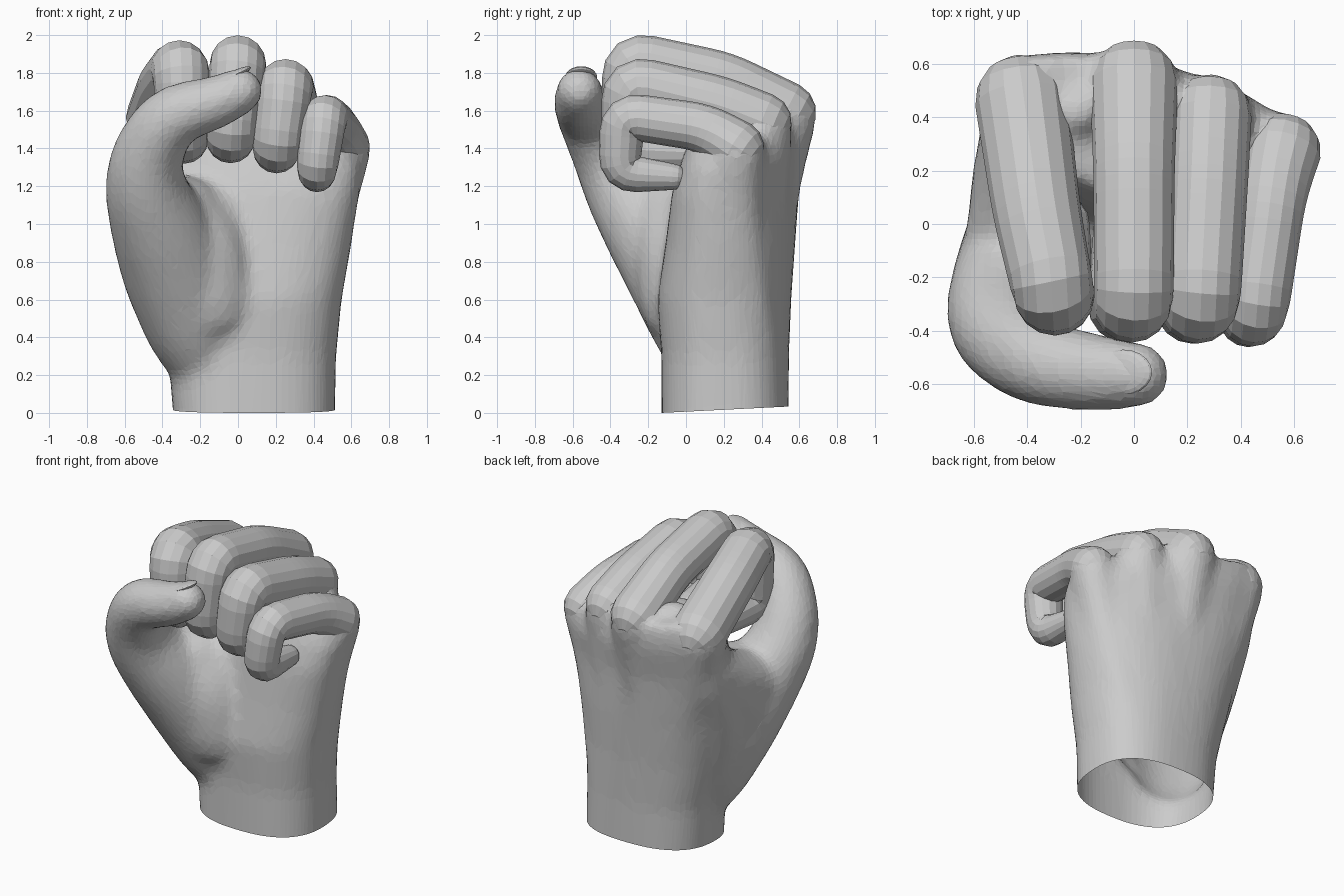
import bpy, bmesh, math
from mathutils import Vector

if "Cube" in bpy.data.objects:
    bpy.data.objects.remove(bpy.data.objects["Cube"])


def round_path(pts, fillet):
    """Polyline of (x, y, z, radius) with every inner corner rounded."""
    pts = [Vector(p) for p in pts]
    out = [pts[0]]
    for prev, p, nxt in zip(pts, pts[1:], pts[2:]):
        a = p.lerp(prev, min(fillet / (p.xyz - prev.xyz).length, 0.48))
        b = p.lerp(nxt, min(fillet / (p.xyz - nxt.xyz).length, 0.48))
        for i in range(5):
            t = i / 4
            out.append(a.lerp(p, t).lerp(p.lerp(b, t), t))
    return out + [pts[-1]]


def skin(bm, rings):
    """Bridge rings of equal length and close both ends."""
    vs = [[bm.verts.new(c) for c in r] for r in rings]
    n = len(vs[0])
    for a, b in zip(vs, vs[1:]):
        for i in range(n):
            j = (i + 1) % n
            bm.faces.new((a[i], a[j], b[j], b[i]))
    bm.faces.new(vs[0][::-1])
    bm.faces.new(vs[-1])


def tube(bm, pts, ref=(1, 0, 0), sides=16, fillet=0.1):
    """Round-ended tube of varying radius along a path."""
    path = round_path(pts, fillet)
    ref = Vector(ref)
    st = []
    for i, p in enumerate(path):
        t = path[min(i + 1, len(path) - 1)].xyz - path[max(i - 1, 0)].xyz
        st.append((p.xyz, t.normalized(), p.w))

    def cap(s, sign):
        c, t, r = s
        return [(c + t * (sign * r * math.sin(math.radians(a))), t,
                 r * math.cos(math.radians(a))) for a in (25, 50, 75)]
    st = cap(st[0], -1)[::-1] + st + cap(st[-1], 1)
    rings = []
    for c, t, r in st:
        u = (ref - t * t.dot(ref)).normalized()
        v = t.cross(u)
        rings.append([c + (u * math.cos(k) + v * math.sin(k)) * r
                      for k in (2 * math.pi * i / sides for i in range(sides))])
    skin(bm, rings)


def to_object(bm, name):
    bmesh.ops.recalc_face_normals(bm, faces=bm.faces[:])
    me = bpy.data.meshes.new(name)
    bm.to_mesh(me)
    bm.free()
    ob = bpy.data.objects.new(name, me)
    bpy.context.collection.objects.link(ob)
    return ob


# Fingers: knuckle, mid, first bend, second bend, tip (x, y, z, radius)
fingers = {
    "index_finger": [(-.42, .46, 1.555, .175), (-.365, .05, 1.735, .165),
                     (-.30, -.265, 1.842, .153), (-.29, -.28, 1.45, .137), (-.275, .0, 1.44, .11)],
    "middle_finger": [(0, .525, 1.59, .165), (0, .2, 1.76, .152),
                      (0, -.295, 1.87, .148), (-.04, -.31, 1.455, .138), (-.04, .0, 1.44, .11)],
    "ring_finger": [(.285, .405, 1.54, .155), (.275, .18, 1.63, .153),
                    (.25, -.3, 1.745, .148), (.205, -.315, 1.395, .133), (.2, .0, 1.38, .10)],
    "little_finger": [(.555, .27, 1.405, .145), (.515, .10, 1.51, .128),
                      (.455, -.335, 1.575, .122), (.415, -.355, 1.27, .108), (.425, -.07, 1.25, .07)],
}
for name, pts in fingers.items():
    bm = bmesh.new()
    tube(bm, pts)
    to_object(bm, name)

# Palm and wrist: z, x0, x1, y0, y1, sideways slope, back slope, squareness
hand = bmesh.new()
sections = [
    (-.15, -.345, .515, -.13, .545, 0, 0, .8),
    (.00, -.345, .515, -.13, .545, 0, 0, .8),
    (.30, -.37, .52, -.13, .545, 0, .02, .82),
    (.60, -.44, .55, -.15, .555, 0, .06, .85),
    (.90, -.49, .60, -.10, .57, .03, .11, .86),
    (1.2, -.54, .64, -.05, .58, .10, .17, .86),
    (1.41, -.56, .66, .02, .61, .20, .21, .86),
    (1.56, -.52, .61, .09, .59, .22, .24, .86),
]
rings = []
for z, x0, x1, y0, y1, tilt, shear, e in sections:
    ring = []
    for i in range(40):
        a = 2 * math.pi * i / 40
        c, s = math.cos(a), math.sin(a)
        dx = math.copysign(abs(c) ** e, c) * (x1 - x0) / 2
        dy = math.copysign(abs(s) ** e, s) * (y1 - y0) / 2
        ring.append(((x0 + x1) / 2 + dx, (y0 + y1) / 2 + dy - shear * dx, z - tilt * dx))
    rings.append(ring)
skin(hand, rings)

# Hand bones under the back of the hand, up to each knuckle
mids = [(-.34, .40, 1.15, .17), (.0, .42, 1.15, .17), (.25, .36, 1.10, .17), (.45, .25, 1.05, .16)]
for pts, mid in zip(fingers.values(), mids):
    x, y, z, r = pts[0]
    tube(hand, [(.085 + .35 * x, .34, .25, .17), mid, (x, y, z - .02, r + .006)], fillet=.3)

# Thumb with its fleshy base
tube(hand, [(-.10, .18, .20, .20), (-.215, .10, .42, .265), (-.325, -.03, .75, .295),
            (-.425, -.20, 1.0, .26), (-.497, -.335, 1.2, .217), (-.482, -.42, 1.38, .19),
            (-.36, -.525, 1.58, .167), (-.12, -.56, 1.64, .144), (.01, -.565, 1.705, .127)],
     ref=(0, 1, 0), sides=20, fillet=.13)

# Soft fillers: web up to the index finger, back of the web, slope into the palm, knuckle gap
tube(hand, [(-.40, .40, 1.28, .17), (-.42, .10, 1.08, .20), (-.42, -.15, 1.0, .22)], fillet=.3)
tube(hand, [(-.38, .38, 1.22, .19), (-.36, .20, .90, .225), (-.25, .14, .50, .23)], fillet=.3)
tube(hand, [(-.42, .25, 1.15, .18), (-.40, .05, .95, .225), (-.33, .0, .70, .24)], fillet=.3)
tube(hand, [(-.03, .13, .38, .25), (-.08, .10, .72, .28), (-.16, .11, 1.0, .26)], fillet=.3)
tube(hand, [(-.16, .03, .60, .28), (-.21, .0, .85, .285), (-.3, -.04, 1.03, .23)], fillet=.3)
tube(hand, [(-.2, .48, 1.48, .13), (-.21, .42, 1.6, .10)])

# Fuse the palm and thumb, soften, then reduce to facets
palm = to_object(hand, "palm_and_thumb")
m = palm.modifiers.new("fuse", 'REMESH')
m.mode = 'VOXEL'
m.voxel_size = 0.024
m = palm.modifiers.new("soften", 'SMOOTH')
m.factor = 0.5
m.iterations = 26
m = palm.modifiers.new("facets", 'DECIMATE')
m.ratio = 0.22
dg = bpy.context.evaluated_depsgraph_get()
fused = bpy.data.meshes.new_from_object(palm.evaluated_get(dg))
palm.modifiers.clear()
palm.data = fused

# Cut the wrist open
bm = bmesh.new()
bm.from_mesh(fused)
bmesh.ops.bisect_plane(bm, geom=bm.verts[:] + bm.edges[:] + bm.faces[:],
                       plane_co=(0, -.13, 0), plane_no=(0, -.05, 1), clear_inner=True)
for f in bm.faces:
    f.smooth = False
bm.to_mesh(fused)
bm.free()

# Thumbnail
bm = bmesh.new()
bmesh.ops.create_uvsphere(bm, u_segments=20, v_segments=10, radius=1)
nail = to_object(bm, "thumbnail")
nail.scale = (.12, .085, .025)
nail.rotation_euler = (0, math.radians(-26), 0)
nail.location = (-.04, -.555, 1.778)
